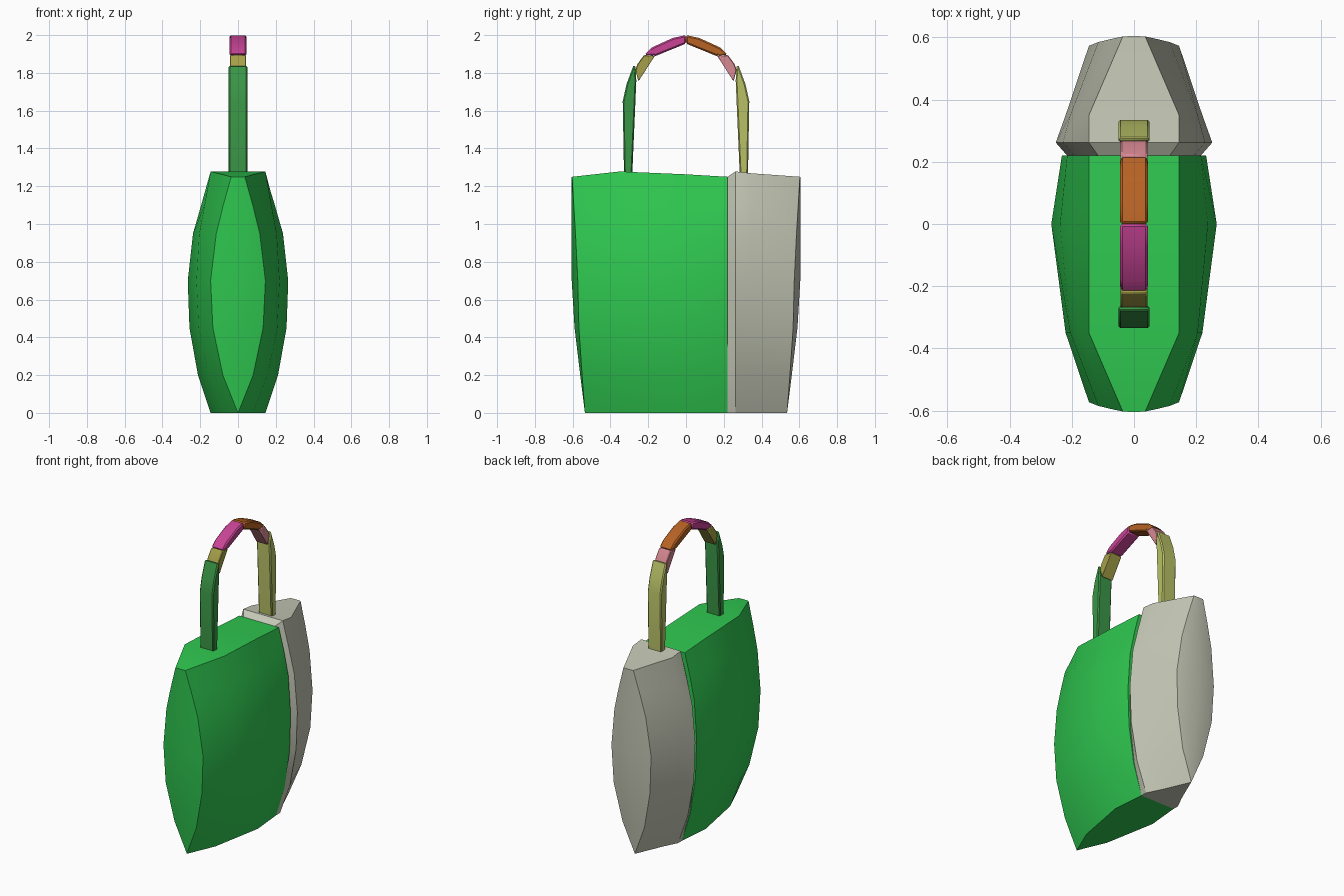
import bpy, bmesh, math

cube = bpy.data.objects.get("Cube")
if cube:
    bpy.data.objects.remove(cube, do_unlink=True)


def material(name, rgb):
    lin = [((c / 255 + 0.055) / 1.055) ** 2.4 for c in rgb] + [1.0]
    m = bpy.data.materials.new(name)
    m.use_nodes = True
    m.diffuse_color = lin
    bsdf = m.node_tree.nodes["Principled BSDF"]
    bsdf.inputs["Base Color"].default_value = lin
    bsdf.inputs["Roughness"].default_value = 0.7
    return m


def finish(name, bm, mat, angle):
    bmesh.ops.remove_doubles(bm, verts=bm.verts, dist=0.0005)
    bmesh.ops.recalc_face_normals(bm, faces=bm.faces)
    mesh = bpy.data.meshes.new(name)
    bm.to_mesh(mesh)
    bm.free()
    mesh.materials.append(mat)
    ob = bpy.data.objects.new(name, mesh)
    bpy.context.collection.objects.link(ob)
    bpy.ops.object.select_all(action="DESELECT")
    ob.select_set(True)
    bpy.context.view_layer.objects.active = ob
    bpy.ops.object.shade_smooth_by_angle(angle=math.radians(angle))
    return ob


# Body outline by height: z, end panel half width, panel edge y, panel centre y,
# shoulder half width, middle half width, seam half width
LEVELS = [
    (0.00, 0.000, 0.535, 0.535, 0.080, 0.145, 0.125),
    (0.20, 0.080, 0.550, 0.560, 0.157, 0.212, 0.187),
    (0.45, 0.133, 0.567, 0.590, 0.208, 0.257, 0.224),
    (0.70, 0.145, 0.573, 0.605, 0.220, 0.266, 0.232),
    (0.95, 0.115, 0.585, 0.605, 0.205, 0.238, 0.215),
    (1.10, 0.078, 0.594, 0.605, 0.177, 0.195, 0.184),
    (1.25, 0.036, 0.603, 0.605, 0.145, 0.145, 0.145),
]
SEAM = 0.22


def front_section(z, p, e, c, s, m, g):
    top = z / 1.25 if z > 1.2 else 0
    return [(0, -c, z), (p, -e, z), (s, -0.35, z + 0.028 * top),
            (m, 0, z + 0.013 * top), (g, SEAM, z)]


def back_section(z, p, e, c, s, m, g):
    top = 1 if z > 1.2 else 0
    rim = g + 0.020 * math.sin(math.pi * min(z / 1.25, 1))
    step = 0.030 * z / 1.25
    return [(0, c, z), (p, e, z), (s, 0.35, z + 0.018 * top),
            (rim, 0.262, z + 0.028 * top), (g - step, SEAM, z)]


def body_half(name, section, mat):
    """Loft mirrored outlines, closing the ends with cross strips."""
    bm = bmesh.new()
    rings = []
    for level in LEVELS:
        half = section(*level)
        pts = half + [(-x, y, z) for x, y, z in reversed(half[1:])]
        rings.append([bm.verts.new(v) for v in pts])
    n = len(rings[0])
    for a, b in zip(rings, rings[1:]):
        for i in range(n):
            j = (i + 1) % n
            bm.faces.new((a[i], a[j], b[j], b[i]))
    for r in (rings[0], rings[-1]):
        bm.faces.new((r[0], r[1], r[-1]))
        for i in range(1, n // 2):
            bm.faces.new((r[i], r[i + 1], r[n - i - 1], r[n - i]))
    bmesh.ops.dissolve_degenerate(bm, dist=0.0005, edges=bm.edges)
    return finish(name, bm, mat, 25)


def handle_part(name, profile, mat, side, half_width, bevel):
    """Extrude a side profile across x; side flips it front to back."""
    bm = bmesh.new()
    a = [bm.verts.new((-half_width, side * y, z)) for y, z in profile]
    b = [bm.verts.new((half_width, side * y, z)) for y, z in profile]
    n = len(profile)
    bm.faces.new(a)
    bm.faces.new(b[::-1])
    for i in range(n):
        j = (i + 1) % n
        bm.faces.new((a[i], b[i], b[j], a[j]))
    ob = finish(name, bm, mat, 25)
    mod = ob.modifiers.new("Chamfer", "BEVEL")
    mod.width = bevel
    mod.segments = 1
    mod.limit_method = "ANGLE"
    mod.angle_limit = math.radians(50)
    return ob


green = material("bright green", (47, 200, 80))
grey = material("warm light grey", (197, 200, 182))
leaf = material("leaf green", (58, 150, 70))
lime = material("pale lime", (184, 193, 102))
olive = material("olive", (166, 160, 72))
pink = material("dusty pink", (215, 136, 146))
magenta = material("magenta", (200, 68, 150))
orange = material("orange", (182, 98, 36))

# Bag body
body_half("front_body", front_section, green)
body_half("back_body", back_section, grey)

# Handle profiles as (distance from centre, height)
LEG = [(0.285, 1.25), (0.328, 1.25), (0.335, 1.65), (0.315, 1.74),
       (0.280, 1.835), (0.268, 1.84), (0.263, 1.76)]
JOINT = [(0.252, 1.755), (0.268, 1.815), (0.258, 1.845), (0.222, 1.895),
         (0.165, 1.890)]
ARCH = [(0, 1.955), (0.160, 1.890), (0.220, 1.897), (0.180, 1.935),
        (0.070, 1.985), (0, 2.0)]

for place, side, mats in (("front", -1, (leaf, olive, magenta)),
                          ("back", 1, (lime, pink, orange))):
    handle_part(place + "_handle_leg", LEG, mats[0], side, 0.05, 0.009)
    handle_part(place + "_handle_joint", JOINT, mats[1], side, 0.043, 0.004)
    handle_part(place + "_handle_arch", ARCH, mats[2], side, 0.045, 0.008)
